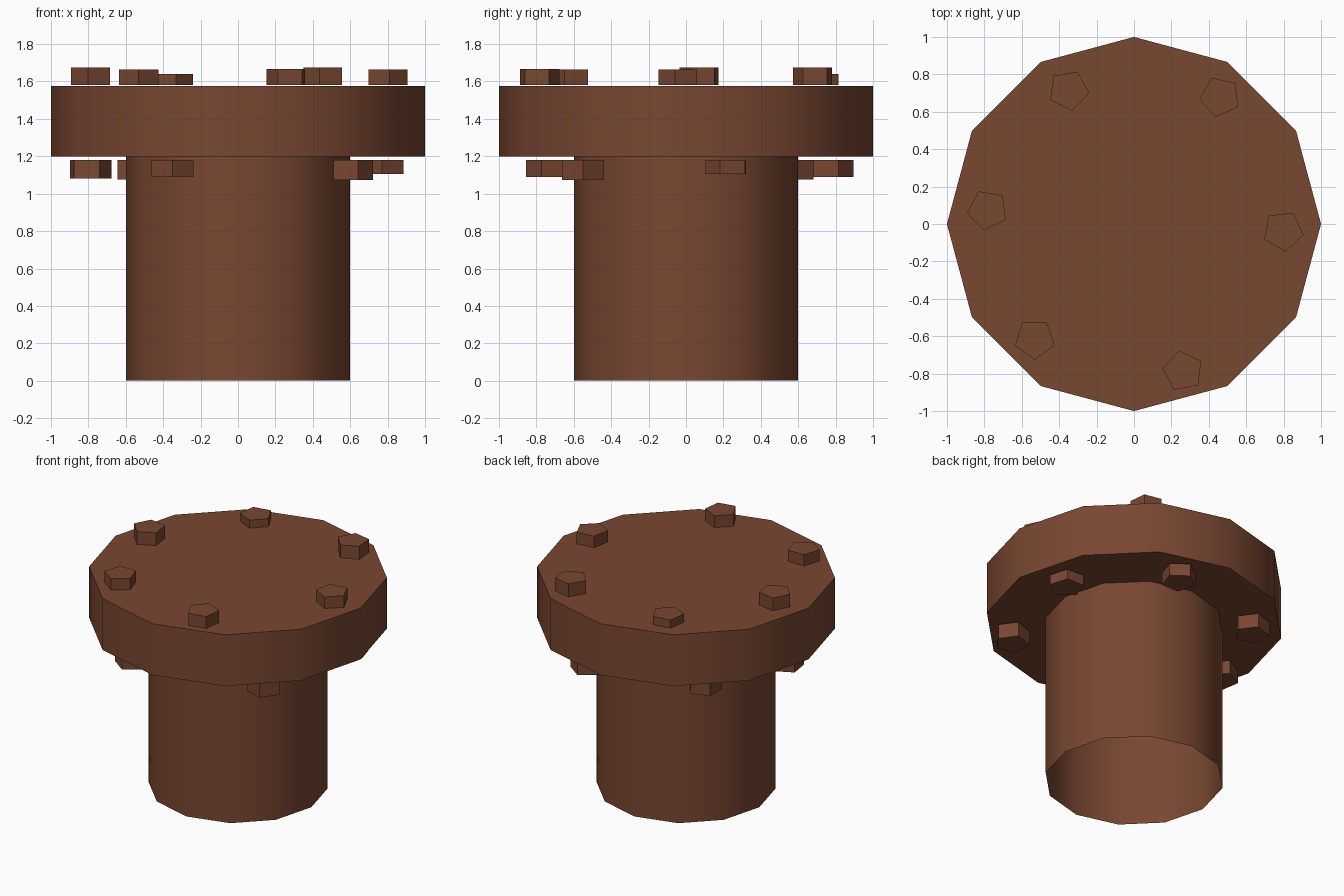
import bpy, bmesh, math

cube = bpy.data.objects.get("Cube")
if cube:
    bpy.data.objects.remove(cube, do_unlink=True)

brown = bpy.data.materials.new("rusty_brown")
brown.use_nodes = True
colour = (0.19, 0.063, 0.031, 1)
brown.diffuse_color = colour
brown.node_tree.nodes["Principled BSDF"].inputs["Base Color"].default_value = colour


def finish(bm, name):
    mesh = bpy.data.meshes.new(name)
    bm.to_mesh(mesh)
    bm.free()
    mesh.materials.append(brown)
    obj = bpy.data.objects.new(name, mesh)
    bpy.context.collection.objects.link(obj)
    return obj


def lathe(name, profile, sides):
    """Turn (radius, z) rings into a shell that is open below and capped on top."""
    bm = bmesh.new()
    rings = []
    for r, z in profile:
        rings.append([bm.verts.new((r * math.cos(a), r * math.sin(a), z))
                      for a in (math.tau * i / sides for i in range(sides))])
    for low, high in zip(rings, rings[1:]):
        for i in range(sides):
            j = (i + 1) % sides
            bm.faces.new((low[i], low[j], high[j], high[i]))
    bm.faces.new(rings[-1])
    return finish(bm, name)


def bolt(name, x, y, turn, radius, bottom, top):
    """Five-sided closed prism, turned so one corner points along the angle."""
    bm = bmesh.new()
    a0 = math.radians(turn)
    base = bm.faces.new([bm.verts.new((x + radius * math.cos(a0 + math.tau * i / 5),
                                       y + radius * math.sin(a0 + math.tau * i / 5),
                                       bottom)) for i in range(5)])
    side = bmesh.ops.extrude_face_region(bm, geom=[base], use_keep_orig=True)
    for v in (g for g in side["geom"] if isinstance(g, bmesh.types.BMVert)):
        v.co.z = top
    bmesh.ops.recalc_face_normals(bm, faces=bm.faces)
    return finish(bm, name)


# Open pipe with a wide capped flange
pipe = lathe("flanged_pipe", [(0.6, 0), (0.6, 1.198), (1, 1.198), (1, 1.577)], 12)
bpy.context.view_layer.objects.active = pipe
pipe.select_set(True)
bpy.ops.object.shade_smooth_by_angle(angle=math.radians(40))

# Bolt heads on the flange: x, y, turn, top height
heads = [(0.797, -0.037, -11, 1.665), (0.46, 0.68, -30, 1.676),
         (-0.35, 0.715, -8, 1.64), (-0.783, 0.075, -28, 1.674),
         (-0.531, -0.615, -90, 1.663), (0.262, -0.786, 101, 1.668)]
for n, (x, y, turn, top) in enumerate(heads, 1):
    bolt(f"bolt_head_{n}", x, y, turn, 0.111, 1.58, top)

# Nuts under the flange: x, y, turn, bottom height
nuts = [(0.774, 0.222, -20, 1.105), (0.26, 0.778, 90, 1.088),
        (-0.55, 0.57, 0, 1.077), (-0.793, -0.04, 9, 1.08),
        (-0.35, -0.737, -90, 1.09), (0.605, -0.551, 0, 1.073)]
for n, (x, y, turn, bottom) in enumerate(nuts, 1):
    bolt(f"nut_{n}", x, y, turn, 0.118, bottom, 1.18)
